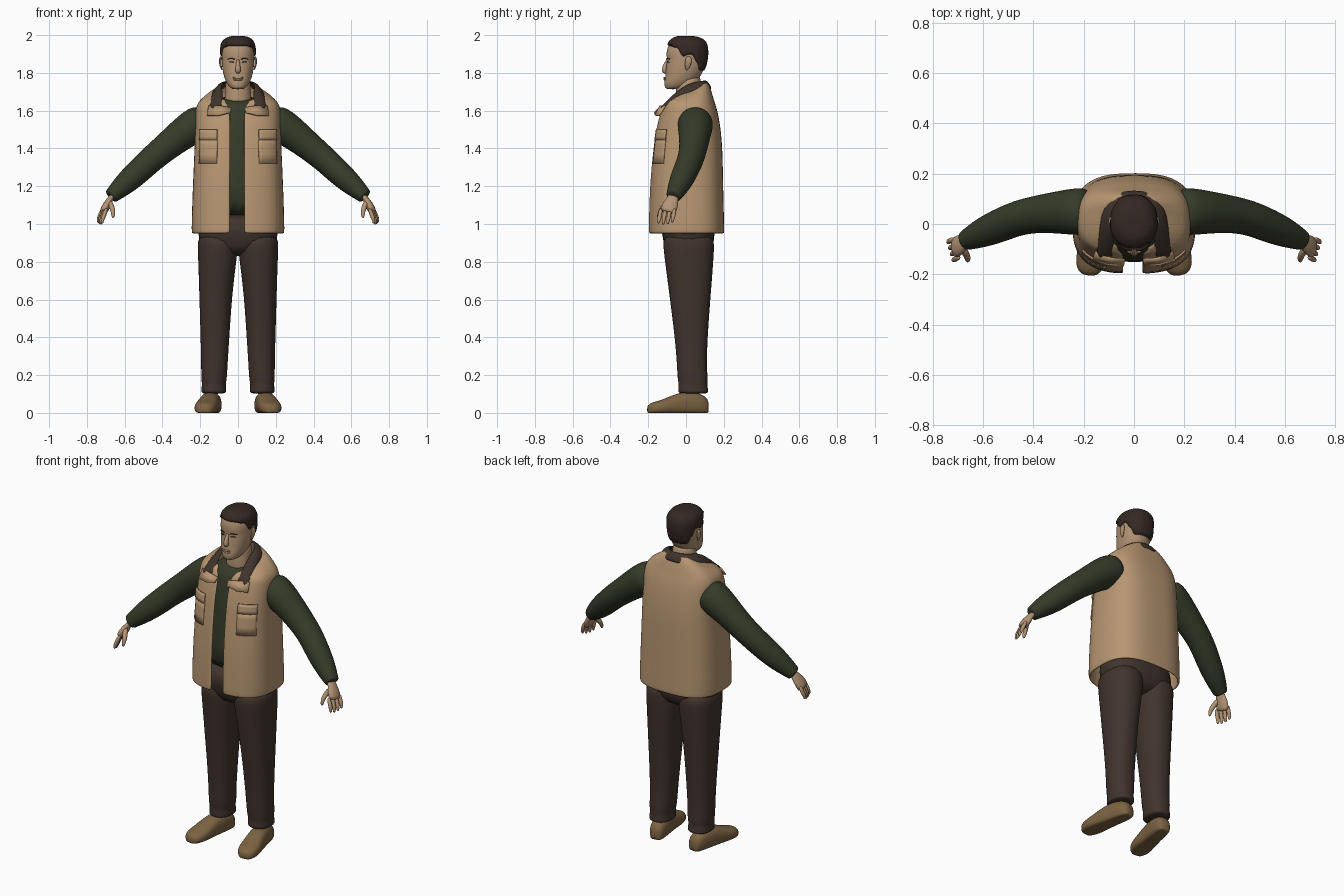
import bpy, bmesh, random
from math import sin, cos, asin, pi, copysign
from mathutils import Vector

random.seed(4)
if "Cube" in bpy.data.objects:
    bpy.data.objects.remove(bpy.data.objects["Cube"], do_unlink=True)


def material(name, r, g, b):
    m = bpy.data.materials.new(name)
    m.use_nodes = True
    m.diffuse_color = (r, g, b, 1)
    node = m.node_tree.nodes["Principled BSDF"]
    node.inputs["Base Color"].default_value = (r, g, b, 1)
    node.inputs["Roughness"].default_value = 0.8
    return m


TAN = material("tan canvas", .48, .31, .17)
COLLAR = material("brown corduroy", .05, .034, .025)
GREEN = material("dark green knit", .036, .043, .022)
TROUSER = material("dark brown cloth", .052, .034, .026)
SKIN = material("skin", .46, .30, .18)
LEATHER = material("shoe leather", .20, .125, .055)
HAIR = material("dark hair", .034, .021, .016)


def build(name, lofts, mat, closed=True, cap=True, mirror=False, smooth=1, thick=0):
    """Skin one or more lists of rings into a smooth object."""
    bm = bmesh.new()
    for rings in lofts:
        rows = [[bm.verts.new(p) for p in ring] for ring in rings]
        n = len(rows[0])
        for a, b in zip(rows, rows[1:]):
            for i in range(n if closed else n - 1):
                j = (i + 1) % n
                bm.faces.new((a[i], a[j], b[j], b[i]))
        if cap and closed:
            bm.faces.new(rows[0])
            bm.faces.new(rows[-1])
    bmesh.ops.recalc_face_normals(bm, faces=bm.faces)
    mesh = bpy.data.meshes.new(name)
    bm.to_mesh(mesh)
    bm.free()
    mesh.materials.append(mat)
    mesh.shade_smooth()
    ob = bpy.data.objects.new(name, mesh)
    bpy.context.collection.objects.link(ob)
    if mirror:
        ob.modifiers.new("Mirror", 'MIRROR').use_mirror_merge = False
    if thick:
        s = ob.modifiers.new("Solidify", 'SOLIDIFY')
        s.thickness, s.offset = thick, 0
    if smooth:
        s = ob.modifiers.new("Subdivision", 'SUBSURF')
        s.levels = s.render_levels = smooth
    return ob


def tube(path, n=12, flat=1, side=(0, 1, 0)):
    """Rings along (x, y, z, radius) points; flat scales the second axis."""
    pts = [Vector(p[:3]) for p in path]
    rings = []
    for i, p in enumerate(path):
        t = (pts[min(i + 1, len(pts) - 1)] - pts[max(i - 1, 0)]).normalized()
        v = t.cross(Vector(side)).normalized()
        u = v.cross(t)
        rings.append([pts[i] + p[3] * (u * cos(k * 2 * pi / n) + v * flat * sin(k * 2 * pi / n))
                      for k in range(n)])
    return rings


def spow(v, e):
    return copysign(abs(v) ** e, v)


def section(key, a, power=2.0, off=0):
    """Point at angle a (0 = front, toward +x) of a level (z, half width, front y, back y, tilt, x)."""
    z, rx, yf, yb, tilt, cx = (tuple(key) + (0, 0))[:6]
    e = 2 / power
    return Vector((cx + (rx + off) * spow(sin(a), e),
                   (yf + yb) / 2 - ((yb - yf) / 2 + off) * spow(cos(a), e), z - tilt * cos(a)))


def level(keys, z):
    """Interpolate the section keys at height z."""
    for a, b in zip(keys, keys[1:]):
        if z <= b[0]:
            f = max(0, (z - a[0]) / (b[0] - a[0]))
            return [p + (q - p) * f for p, q in zip(a, b)]
    return keys[-1]


def solid(keys, n=24, power=2.0, off=0):
    return [[section(k, i * 2 * pi / n, power, off) for i in range(n)] for k in keys]


# Vest: open-fronted shell
vest = [(.95, .238, -.192, .196, 0), (.97, .24, -.192, .196, 0), (1.2, .233, -.187, .19, 0),
        (1.4, .223, -.168, .187, 0), (1.52, .221, -.15, .175, 0), (1.6, .219, -.125, .16, 0),
        (1.64, .21, -.115, .142, .01), (1.675, .165, -.11, .125, .04), (1.7, .1, -.1, .105, .055)]
gaps = [.035] * 6 + [.045, .055, .06]
rows = []
for key, gap in zip(vest, gaps):
    a0, a1 = (asin((g / key[1]) ** 1.4) for g in (gap - .004, gap + .006))
    rows.append([section(key, a0 + (2 * pi - a0 - a1) * i / 36, 2.8) for i in range(37)])
build("vest", [rows], TAN, closed=False, smooth=2, thick=.014)

# Chest pockets with flaps, following the vest surface
for name, z0, z1, off in (("chest_pocket", 1.32, 1.46, .007), ("pocket_flap", 1.445, 1.5, .011)):
    patch = [[section(level(vest, z0 + (z1 - z0) * r / 3), .36 + .62 * c / 8, 2.8, off)
              for c in range(9)] for r in range(4)]
    build(name, [patch], TAN, closed=False, mirror=True, smooth=0, thick=.008)

# Turned-back lapels below the collar
lapel = [[(.035, -.14, 1.615), (.09, -.137, 1.625), (.155, -.11, 1.625)],
         [(.04, -.165, 1.59), (.10, -.162, 1.575), (.165, -.142, 1.575)]]
build("lapel", [lapel], TAN, closed=False, mirror=True, smooth=0, thick=.008)

# Corduroy collar: inner and outer edges, from the nape to the front point
inner = [(0, .1, 1.757), (.05, .09, 1.757), (.083, .04, 1.75), (.085, -.02, 1.725),
         (.078, -.075, 1.67), (.082, -.14, 1.6)]
outer = [(0, .137, 1.715), (.08, .125, 1.712), (.125, .07, 1.708), (.138, -.01, 1.69),
         (.145, -.07, 1.655), (.155, -.135, 1.605)]
middle = [(Vector(a) + Vector(b)) / 2 + Vector((0, 0, .014)) for a, b in zip(inner, outer)]
half = [inner, middle, outer]
full = [[(-x, y, z) for x, y, z in row[:0:-1]] + list(row) for row in half]
build("collar", [full], COLLAR, closed=False, thick=.012)

# Shirt body and sleeves
shirt = [(1.03, .2, -.155, .15), (1.2, .2, -.155, .15), (1.4, .195, -.14, .15),
         (1.55, .19, -.115, .13), (1.62, .16, -.095, .11, .01), (1.675, .085, -.08, .09, .025)]
build("shirt", [solid(shirt, power=2.4)], GREEN)
sleeve = [(.17, .05, 1.545, .09), (.22, .05, 1.53, .098), (.3, .046, 1.473, .086),
          (.38, .04, 1.408, .076), (.46, .025, 1.342, .071), (.52, .0, 1.285, .069),
          (.58, -.025, 1.23, .064), (.63, -.047, 1.185, .053), (.665, -.063, 1.153, .042),
          (.676, -.068, 1.143, .04)]
build("sleeve", [tube(sleeve, 16)], GREEN, mirror=True, smooth=2)

# Hands: palm, four fingers and a thumb
parts = [tube([(.655, -.062, 1.16, .028), (.675, -.07, 1.135, .03), (.69, -.08, 1.11, .042),
               (.708, -.092, 1.075, .046), (.714, -.097, 1.06, .036)], 12, .5)]
for i in range(4):
    x, y = .722 - .007 * i, -.06 - .024 * i
    drop = (.008, 0, -.002, .004)[i]
    parts.append(tube([(x - .006, y, 1.085, .011), (x + .008, y - .006, 1.045, .0125),
                       (x + .017, y - .011, 1.02 + drop, .011), (x + .018, y - .014, .997 + drop, .006)], 8))
parts.append(tube([(.685, -.09, 1.125, .016), (.667, -.12, 1.09, .016), (.66, -.14, 1.06, .013),
                   (.662, -.149, 1.03, .007)], 8))
build("hand", parts, SKIN, mirror=True)

# Trousers: hips and legs, with small creases at the hems
hips = [(.83, .1, -.07, .1), (.88, .2, -.115, .145), (.95, .216, -.13, .155), (1.06, .21, -.14, .15)]
build("trouser_hips", [solid(hips, power=2.5)], TROUSER)
legs = []
for z, x0, x1, yf, yb in [(.1, .068, .19, -.035, .117), (.115, .06, .197, -.045, .12),
                          (.15, .066, .19, -.038, .112), (.18, .058, .196, -.046, .117),
                          (.25, .055, .195, -.048, .11), (.4, .045, .199, -.06, .115),
                          (.6, .032, .205, -.086, .13), (.76, .014, .21, -.107, .143),
                          (.86, .0, .214, -.12, .15), (.96, .0, .216, -.128, .153)]:
    legs.append((z, (x1 - x0) / 2, yf, yb, 0, (x0 + x1) / 2))
build("trouser_leg", [solid(legs, 20, 2.3)], TROUSER, mirror=True, smooth=2)

# Shoes: rings from heel to toe, turned outward, flat underneath
shoe = []
for d, w, h in [(-.005, .025, .06), (.01, .042, .09), (.06, .05, .11), (.12, .052, .115), (.18, .056, .098),
                (.235, .062, .072), (.28, .058, .06), (.308, .042, .05), (.32, .02, .035)]:
    cx = .125 + .18 * d
    shoe.append([(cx + w * spow(cos(t), .8), .115 - d + .15 * w * cos(t),
                  max(0, h * (.42 + .58 * spow(sin(t), .8))))
                 for t in (k * pi / 8 for k in range(16))])
build("shoe", [shoe], LEATHER, mirror=True)

# Neck and head
neck = [(1.6, .08, -.06, .08), (1.67, .07, -.055, .078), (1.73, .066, -.055, .08), (1.8, .066, -.04, .08)]
build("neck", [solid(neck)], SKIN)
head = [(1.713, .025, -.1, -.04), (1.722, .045, -.113, .0), (1.75, .064, -.116, .05),
        (1.79, .078, -.108, .085), (1.84, .086, -.105, .103), (1.87, .087, -.1, .108),
        (1.9, .088, -.106, .109), (1.94, .085, -.098, .107), (1.965, .072, -.08, .09),
        (1.98, .047, -.055, .062), (1.985, .02, -.03, .03)]
build("head", [solid(head, 24, 2.2)], SKIN, smooth=2)
build("nose", [tube([(0, -.095, 1.875, .008), (0, -.105, 1.85, .01), (0, -.116, 1.822, .016),
                     (0, -.114, 1.808, .016), (0, -.1, 1.8, .01)], 10, 1, (1, 0, 0))], SKIN)
ear = [(.084, .0, 1.815, .006), (.091, .008, 1.83, .013), (.094, .012, 1.855, .019),
       (.095, .014, 1.875, .018), (.09, .012, 1.888, .008)]
build("ear", [tube(ear, 10, .4)], SKIN, mirror=True)
build("lips", [tube([(x, -.115 + 7 * x * x, z, r) for x, r in
                     ((-.03, .003), (-.012, .006), (.012, .006), (.03, .003))], 8)
               for z in (1.765, 1.774)], SKIN)
brow = [(.014, -.106, 1.872, .004), (.035, -.099, 1.878, .005), (.058, -.083, 1.872, .003)]
build("eyebrow", [tube(brow, 8, .7)], HAIR, mirror=True)
eye = [(.02, -.101, 1.857, .003), (.034, -.097, 1.858, .006), (.05, -.085, 1.856, .003)]
build("eye", [tube(eye, 8, .7)], HAIR, mirror=True)


# Hair: shell over the skull with a hairline that changes around the head
def hairline(a):
    a = min(a, 2 * pi - a)
    for limit, z in ((.7, 1.943), (1.1, 1.935), (1.3, 1.91), (1.55, 1.865), (1.95, 1.89), (2.2, 1.84)):
        if a < limit:
            return z
    return 1.79


shell = []
for r in range(9):
    row = []
    for c in range(40):
        a = c * 2 * pi / 40
        low = hairline(a)
        f = 1 - (1 - r / 8) ** 1.6
        key = level(head, low + (1.985 - low) * f)
        p = section(key, a, 2.2, .005 + (.004 if r else 0) + random.uniform(-.002, .003) * (r > 1))
        p.z += .011 * f
        row.append(p)
    shell.append(row)
build("hair", [shell], HAIR)

# Short wavy locks across the crown
locks = []
for i in range(7):
    x = -.06 + .02 * i
    drop = 4 * x * x
    locks.append(tube([(x, -.092 + 3 * x * x, 1.957 - drop, .006), (x * 1.05, -.06, 1.982 - drop, .009),
                       (x, -.01, 1.991 - drop, .008), (x * .95, .045, 1.983 - drop, .008),
                       (x * .9, .09, 1.95 - drop, .005)], 8, .8, (1, 0, 0)))
build("hair_locks", locks, HAIR)
